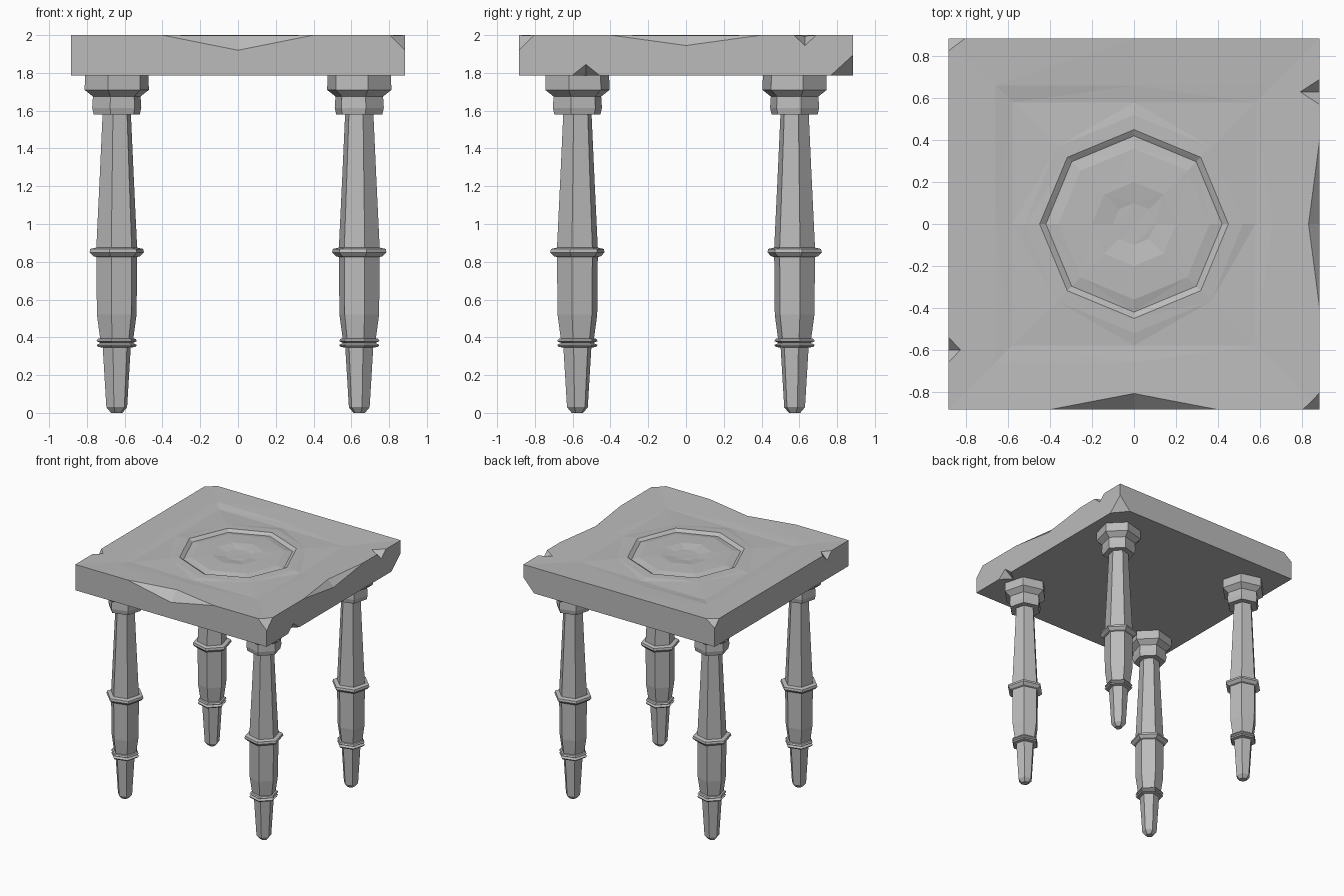
import bpy, bmesh, random
from math import cos, sin, pi, radians
from mathutils import Vector

random.seed(4)
if "Cube" in bpy.data.objects:
    bpy.data.objects.remove(bpy.data.objects["Cube"], do_unlink=True)

stone = bpy.data.materials.new("grey_stone")
stone.use_nodes = True
stone.diffuse_color = (0.5, 0.5, 0.5, 1)
stone.node_tree.nodes["Principled BSDF"].inputs["Base Color"].default_value = (0.5, 0.5, 0.5, 1)

HALF, TOP, BASE = 0.885, 2.0, 1.785


def finish(bm, name):
    bmesh.ops.recalc_face_normals(bm, faces=bm.faces[:])
    mesh = bpy.data.meshes.new(name)
    bm.to_mesh(mesh)
    bm.free()
    mesh.materials.append(stone)
    obj = bpy.data.objects.new(name, mesh)
    bpy.context.collection.objects.link(obj)
    return obj


def loft(rings, name, triangulate=False):
    """Skin a stack of equal point rings and cap both ends."""
    bm = bmesh.new()
    loops = [[bm.verts.new(p) for p in ring] for ring in rings]
    n = len(loops[0])
    for a, b in zip(loops, loops[1:]):
        for i in range(n):
            j = (i + 1) % n
            bm.faces.new((a[i], a[j], b[j], b[i]))
    bm.faces.new(loops[0][::-1])
    bm.faces.new(loops[-1])
    if triangulate:
        bmesh.ops.triangulate(bm, faces=bm.faces[:])
    return finish(bm, name)


def ring(radius, z, sides, turn=0.0, centre=(0, 0)):
    return [(centre[0] + radius * cos(turn + 2 * pi * i / sides),
             centre[1] + radius * sin(turn + 2 * pi * i / sides), z) for i in range(sides)]


def square(half, z, wobble=0.0):
    """Eight points: edge middles and corners, matching an octagon."""
    pts = []
    for i in range(8):
        a = i * pi / 4
        s = half * (2 ** 0.5 if i % 2 else 1)
        pts.append((s * cos(a), s * sin(a), z - random.random() * wobble))
    return pts


# Tabletop: slab with a worn border and a carved octagonal ring
rings = [square(HALF, BASE), square(HALF, TOP),
         square(0.66, TOP - 0.004, 0.008), square(0.58, TOP - 0.014, 0.008)]
for radius, drop in [(0.52, 0.006), (0.45, 0.004), (0.42, 0.024),
                     (0.36, 0.012), (0.2, 0.008), (0.1, 0.02)]:
    rings.append([(x, y, z - random.random() * 0.004)
                  for x, y, z in ring(radius, TOP - drop, 8)])
tabletop = loft(rings, "tabletop", triangulate=True)


# Chips broken out of the slab's edges and corners
def chip(points, outward):
    bm = bmesh.new()
    pts = [Vector(p) for p in points]
    mid = sum(pts, Vector()) / len(pts)
    for p in pts + [mid + Vector(outward)]:
        bm.verts.new(p)
    bmesh.ops.convex_hull(bm, input=bm.verts[:])
    cutter = finish(bm, "chip_cutter")
    mod = tabletop.modifiers.new("chip", "BOOLEAN")
    mod.operation, mod.solver, mod.object = "DIFFERENCE", "EXACT", cutter
    bpy.context.view_layer.objects.active = tabletop
    bpy.ops.object.modifier_apply(modifier=mod.name)
    bpy.data.objects.remove(cutter, do_unlink=True)


def edge_chip(axis, side, centre, half_len, inset, depth, z=TOP):
    """Chip on the edge facing the given axis (0 = x, 1 = y)."""
    down = -1 if z == TOP else 1

    def at(along, across, height):
        return (across, along, height) if axis == 0 else (along, across, height)
    edge = side * HALF
    chip([at(centre - half_len, edge, z), at(centre + half_len, edge, z),
          at(centre, edge, z + down * depth), at(centre, edge - side * inset, z)],
         at(0, side * 0.2, -down * 0.2))


def corner_chip(sx, sy, dx, dy, dz, z=TOP):
    down = -1 if z == TOP else 1
    x, y = sx * HALF, sy * HALF
    chip([(x - sx * dx, y, z), (x, y - sy * dy, z), (x, y, z + down * dz)],
         (sx * 0.2, sy * 0.2, -down * 0.2))


edge_chip(1, -1, 0, 0.4, 0.08, 0.08)
edge_chip(0, 1, 0, 0.4, 0.055, 0.055)
edge_chip(0, 1, 0.63, 0.06, 0.1, 0.055)
edge_chip(0, -1, -0.6, 0.06, 0.06, 0.06)
edge_chip(0, 1, -0.53, 0.075, 0.08, 0.06, BASE)
corner_chip(1, -1, 0.08, 0.08, 0.08)
corner_chip(-1, 1, 0.08, 0.06, 0.06)
corner_chip(1, 1, 0.1, 0.12, 0.11, BASE)

# Turned six-sided legs: (half width, height) from foot to capital
profile = [(0.03, 0.0), (0.055, 0.03), (0.074, 0.345),
           (0.1, 0.35), (0.107, 0.36), (0.085, 0.37), (0.107, 0.38), (0.1, 0.392), (0.088, 0.395),
           (0.105, 0.52), (0.108, 0.825), (0.125, 0.83), (0.144, 0.85), (0.14, 0.868), (0.108, 0.875),
           (0.09, 1.25), (0.075, 1.58),
           (0.122, 1.58), (0.13, 1.615), (0.126, 1.675), (0.17, 1.71), (0.168, 1.79)]
for sx, x_name in ((-1, "right"), (1, "left")):
    for sy, y_name in ((-1, "front"), (1, "back")):
        turn = radians(15 * sx * sy)
        loft([ring(r / cos(radians(15)), z, 6, turn, (sx * 0.642, sy * 0.575)) for r, z in profile],
             f"{y_name}_{x_name}_leg")
